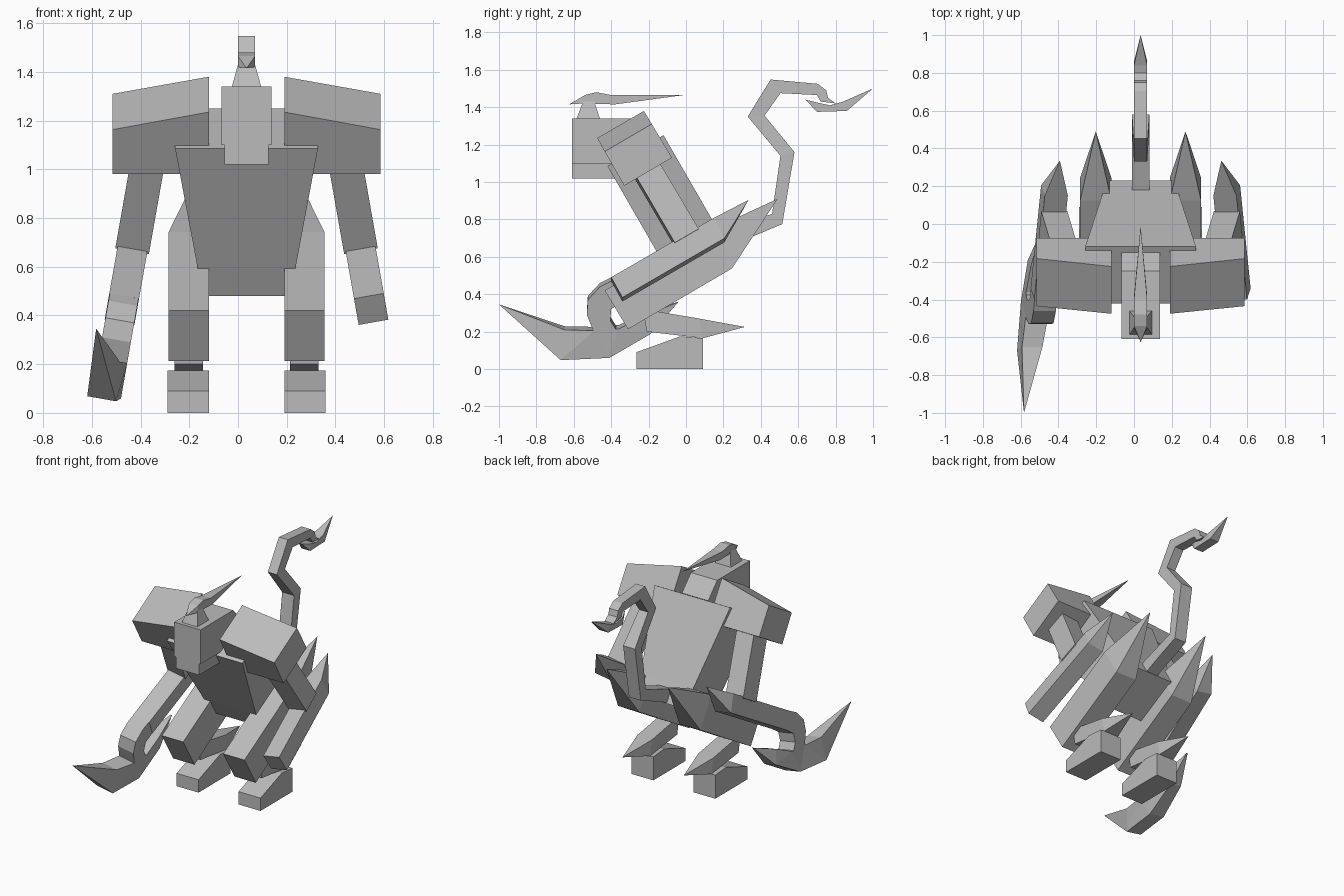
import bpy, bmesh, math

cube = bpy.data.objects.get("Cube")
if cube:
    bpy.data.objects.remove(cube, do_unlink=True)

GREY = (0.5, 0.5, 0.5, 1)
mat = bpy.data.materials.new("plain grey")
mat.use_nodes = True
mat.diffuse_color = GREY
mat.node_tree.nodes["Principled BSDF"].inputs["Base Color"].default_value = GREY

MID = 0.035                 # plane of symmetry of the body
LEAN = math.radians(10)     # outward lean of the arms
PIVOT_X, PIVOT_Z = 0.415, 0.975


def solid(name, ring_a, ring_b, side=1):
    """Closed solid between two matching rings, placed about the mid plane."""
    bm = bmesh.new()
    rings = [[bm.verts.new((MID + side * x, y, z)) for x, y, z in r]
             for r in (ring_a, ring_b)]
    bm.faces.new(rings[0])
    bm.faces.new(rings[1])
    n = len(ring_a)
    for i in range(n):
        j = (i + 1) % n
        bm.faces.new((rings[0][i], rings[0][j], rings[1][j], rings[1][i]))
    bmesh.ops.remove_doubles(bm, verts=bm.verts, dist=0.0005)
    bmesh.ops.triangulate(bm, faces=[f for f in bm.faces if len(f.verts) > 4])
    bmesh.ops.recalc_face_normals(bm, faces=bm.faces)
    mesh = bpy.data.meshes.new(name)
    bm.to_mesh(mesh)
    bm.free()
    mesh.materials.append(mat)
    obj = bpy.data.objects.new(name, mesh)
    bpy.context.collection.objects.link(obj)
    return obj


def lean_out(p):
    """Swing a point outward about the shoulder, keeping its height."""
    x, y, z = p
    dx, dz = x - PIVOT_X, (z - PIVOT_Z) / math.cos(LEAN)
    return (PIVOT_X + dx * math.cos(LEAN) - dz * math.sin(LEAN), y,
            PIVOT_Z + dz * math.cos(LEAN) + dx * math.sin(LEAN))


def prism(name, profile, half, x=0.0, side=1, lean=False):
    """Side profile (y, z, [half width], [outward shift]) given thickness."""
    rings = ([], [])
    for y, z, *rest in profile:
        h = rest[0] if rest else half
        shift = rest[1] if len(rest) > 1 else 0
        for ring, s in zip(rings, (-1, 1)):
            p = (x + shift + s * h, y, z)
            ring.append(lean_out(p) if lean else p)
    return solid(name, *rings, side)


# Torso and pelvis
prism("torso", [(-0.42, 1.085), (-0.12, 1.25), (0.165, 0.755, 0.2),
                (-0.135, 0.59, 0.2)], 0.293)
prism("pelvis", [(-0.135, 0.59), (0.165, 0.755), (0.23, 0.645), (-0.07, 0.48)], 0.2)

# Head, jaw and crest
prism("head", [(-0.61, 1.1), (-0.61, 1.34), (-0.25, 1.34), (-0.15, 1.235),
               (-0.3, 1.1)], 0.102)
prism("jaw", [(-0.61, 1.02), (-0.61, 1.1), (-0.33, 1.1), (-0.36, 1.02)], 0.09)
prism("crest_base", [(-0.585, 1.34, 0.06), (-0.46, 1.34, 0.06),
                     (-0.49, 1.43), (-0.55, 1.43)], 0.035)
prism("crest", [(-0.625, 1.415, 0), (-0.54, 1.465), (-0.48, 1.48), (-0.4, 1.465),
                (-0.01, 1.465, 0), (-0.38, 1.415), (-0.55, 1.42)], 0.035)

# Tail with hooked tip
BASE = 0.046
prism("tail", [(0.18, 0.63, BASE), (0.36, 0.71, BASE), (0.515, 0.775, BASE),
               (0.58, 1.16, BASE), (0.42, 1.355), (0.505, 1.475), (0.7, 1.465),
               (0.72, 1.43), (0.8, 1.42), (0.76, 1.45), (0.75, 1.49),
               (0.705, 1.525), (0.452, 1.548), (0.33, 1.35),
               (0.505, 1.14, BASE), (0.46, 0.83, BASE), (0.15, 0.72, BASE)], 0.035)
prism("tail_tip", [(0.64, 1.44, 0.01), (0.7, 1.425), (0.77, 1.41), (0.84, 1.43),
                   (1.0, 1.5, 0), (0.86, 1.38), (0.7, 1.375)], 0.035)

for label, side in (("left", 1), ("right", -1)):
    # Shoulder block with a top that slopes down outward
    low = [(-0.075, 1.13), (-0.33, 0.98)]
    inner = [(-0.475, 1.235), (-0.225, 1.38)] + low
    outer = [(-0.435, 1.163), (-0.183, 1.31)] + low
    solid(label + "_shoulder", [(0.155, *p) for p in inner],
          [(0.55, *p) for p in outer], side)

    # Upper arm and spiked forearm
    prism(label + "_upper_arm", [(-0.28, 1.04), (-0.155, 1.115), (0.068, 0.738),
                                 (-0.06, 0.664)], 0.07, PIVOT_X, side, True)
    prism(label + "_forearm", [(-0.4, 0.48), (0.15, 0.798), (0.335, 0.905, 0),
                               (0.205, 0.688), (-0.34, 0.372)],
          0.062, PIVOT_X, side, True)

    # Thigh with a pointed rear
    prism(label + "_thigh", [(-0.435, 0.42), (0.125, 0.742), (0.49, 0.91, 0),
                             (0.245, 0.537), (-0.31, 0.213)], 0.0825, 0.2375, side)

    # Shin with a heel spike, and foot
    prism(label + "_shin", [(-0.23, 0.32), (-0.05, 0.29), (0.07, 0.27),
                            (0.315, 0.225, 0), (0.09, 0.165), (-0.21, 0.2)],
          0.058, 0.2375, side)
    prism(label + "_foot", [(-0.265, 0), (0.09, 0), (0.09, 0.165), (-0.03, 0.175),
                            (-0.265, 0.09)], 0.085, 0.24, side)

# Hooked wrist and blade on the right arm
prism("right_wrist", [(-0.4, 0.48), (-0.46, 0.45), (-0.525, 0.38), (-0.53, 0.3),
                      (-0.49, 0.2), (-0.36, 0.2), (-0.405, 0.27), (-0.4, 0.33),
                      (-0.34, 0.372)], 0.06, PIVOT_X, -1, True)
prism("right_blade", [(-1.0, 0.33, 0, 0.09), (-0.65, 0.215, 0.055, 0.025),
                      (-0.49, 0.215), (-0.36, 0.225), (-0.22, 0.29, 0.045),
                      (-0.04, 0.36, 0.005), (-0.19, 0.195, 0.045), (-0.41, 0.07),
                      (-0.67, 0.055, 0.06, 0.018)], 0.06, PIVOT_X, -1, True)
